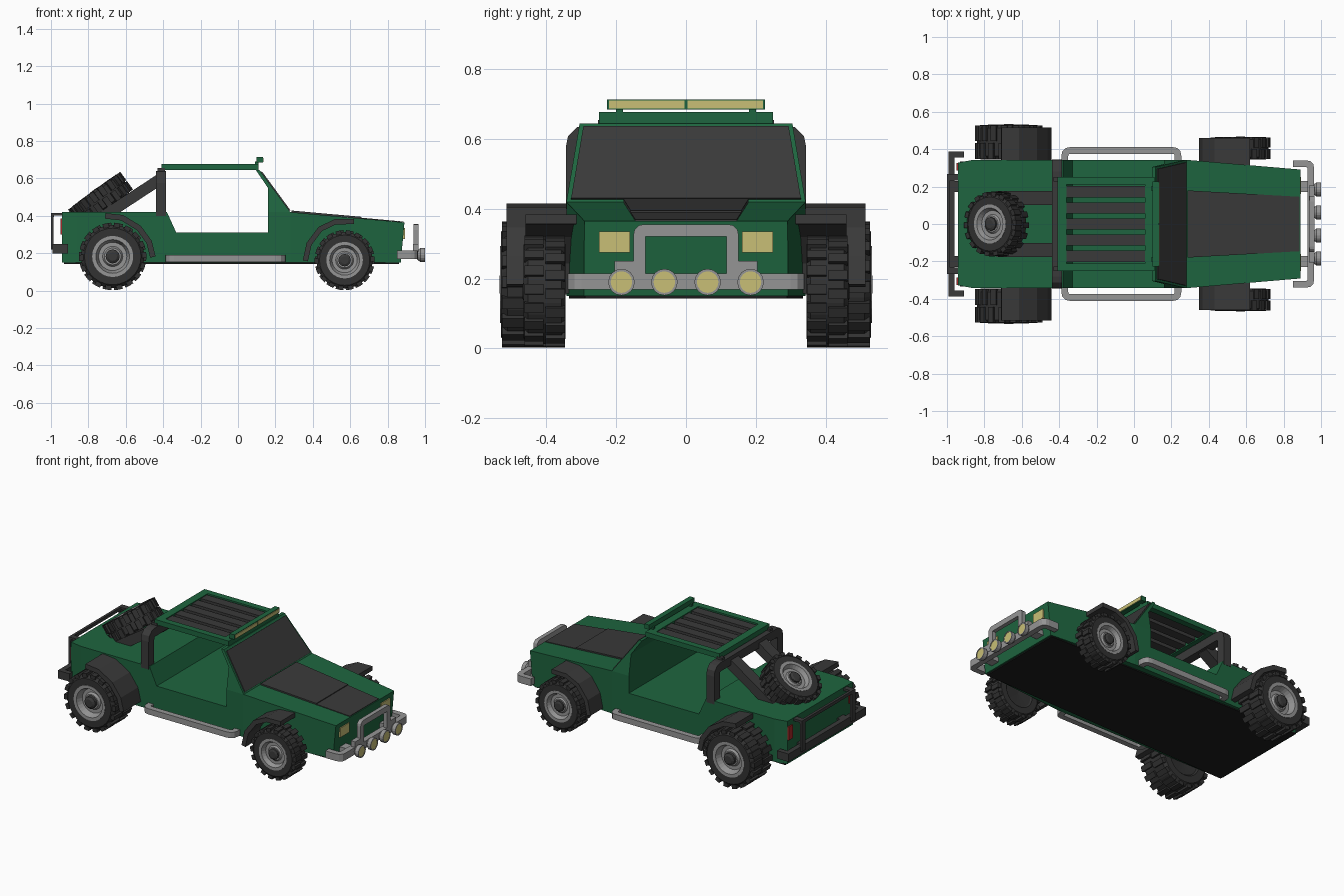
import bpy, bmesh, math
from mathutils import Vector, Matrix

cube = bpy.data.objects.get("Cube")
if cube:
    bpy.data.objects.remove(cube, do_unlink=True)


def material(name, r, g, b):
    m = bpy.data.materials.new(name)
    m.use_nodes = True
    m.diffuse_color = (r, g, b, 1)
    m.node_tree.nodes["Principled BSDF"].inputs["Base Color"].default_value = (r, g, b, 1)
    return m


green = material("body green", 0.013, 0.13, 0.05)
dark = material("dark trim", 0.042, 0.042, 0.042)
rubber = material("tyre rubber", 0.032, 0.032, 0.032)
black = material("underside black", 0.012, 0.012, 0.012)
steel = material("light steel", 0.3, 0.3, 0.3)
yellow = material("lamp yellow", 0.58, 0.52, 0.18)
red = material("lamp red", 0.4, 0.02, 0.02)
X, Y, Z = Vector((1, 0, 0)), Vector((0, 1, 0)), Vector((0, 0, 1))


def finish(name, bm, mat, matrix=None):
    bmesh.ops.recalc_face_normals(bm, faces=bm.faces)
    if matrix:
        bm.transform(matrix)
    me = bpy.data.meshes.new(name)
    bm.to_mesh(me)
    bm.free()
    me.materials.append(mat)
    ob = bpy.data.objects.new(name, me)
    bpy.context.collection.objects.link(ob)
    return ob


def prism(name, pts, half, mat):
    """Side outline (x, z) spread to both sides by a half width rule."""
    bm = bmesh.new()
    loops = [[bm.verts.new((x, s * half(x, z), z)) for x, z in pts] for s in (-1, 1)]
    bm.faces.new(loops[0])
    bm.faces.new(loops[1])
    n = len(pts)
    for i in range(n):
        j = (i + 1) % n
        bm.faces.new((loops[0][i], loops[0][j], loops[1][j], loops[1][i]))
    return finish(name, bm, mat)


def add_box(bm, lo, hi):
    lo, hi = Vector(lo), Vector(hi)
    m = Matrix.Translation((lo + hi) / 2) @ Matrix.Diagonal((*(hi - lo), 1))
    return bmesh.ops.create_cube(bm, size=1, matrix=m)["verts"]


def box(name, lo, hi, mat):
    bm = bmesh.new()
    add_box(bm, lo, hi)
    return finish(name, bm, mat)


def sweep(name, pts, thick, depth, up, mat):
    """Rectangular bar along a flat path with mitred corners."""
    pts = [Vector(p) for p in pts]
    bm = bmesh.new()
    rings = []
    for i, p in enumerate(pts):
        a = (p - pts[i - 1]).normalized() if i else None
        b = (pts[i + 1] - p).normalized() if i < len(pts) - 1 else None
        a, b = a or b, b or a
        t = (a + b).normalized()
        side = up.cross(t) * (thick / 2 / t.dot(a))
        lift = up * depth / 2
        rings.append([bm.verts.new(p + c) for c in
                      (side + lift, side - lift, -side - lift, lift - side)])
    for r, q in zip(rings, rings[1:]):
        for i in range(4):
            bm.faces.new((r[i], r[i - 1], q[i - 1], q[i]))
    bm.faces.new(rings[0])
    bm.faces.new(rings[-1])
    return finish(name, bm, mat)


def rounded(pts, radius):
    """Replace inner path corners with short curves."""
    pts = [Vector(p) for p in pts]
    out = [pts[0]]
    for a, p, b in zip(pts, pts[1:], pts[2:]):
        s, e = p + (a - p).normalized() * radius, p + (b - p).normalized() * radius
        out += [s.lerp(p, t).lerp(p.lerp(e, t), t) for t in (0, 0.33, 0.67, 1)]
    return out + [pts[-1]]


def lathe(name, prof, mat, matrix, n=28):
    """Spin (radius, height) points round the local z axis."""
    bm = bmesh.new()
    vs = [bm.verts.new((r, 0, h)) for r, h in prof]
    edges = [bm.edges.new(e) for e in zip(vs, vs[1:])]
    bmesh.ops.spin(bm, geom=vs + edges, cent=(0, 0, 0), axis=Z, angle=math.tau, steps=n)
    bmesh.ops.remove_doubles(bm, verts=bm.verts, dist=1e-5)
    return finish(name, bm, mat, matrix)


def wheel(name, R, w, matrix):
    h = w / 2
    lathe(name + "_tyre", [(0, -h * .8), (R * .55, -h * .9), (R * .6, -h), (R * .84, -h),
          (R * .94, -h * .8), (R * .94, h * .8), (R * .84, h), (R * .6, h), (R * .55, h * .8)],
          rubber, matrix)
    lathe(name + "_rim", [(R * .61, h * .9), (R * .61, h * 1.02), (R * .5, h * 1.02),
          (R * .42, h * .6), (R * .3, h * .6), (R * .25, h * .75), (0, h * .75)], steel, matrix)
    lathe(name + "_hub", [(R * .21, h * .6), (R * .21, h * .95), (R * .13, h * 1.05),
          (0, h * 1.05)], dark, matrix, 12)
    # staggered tread blocks
    bm = bmesh.new()
    count = 18
    for i in range(count):
        for s in (-1, 1):
            ends = sorted((s * h * .05, s * h * .97))
            vs = add_box(bm, (R * .87, -R * .09, ends[0]), (R, R * .09, ends[1]))
            turn = Matrix.Rotation(math.tau * (i + s * .12) / count, 3, 'Z')
            bmesh.ops.rotate(bm, verts=vs, cent=(0, 0, 0), matrix=turn)
    finish(name + "_tread", bm, rubber, matrix)


# Body shell
W = 0.343
nose_half = lambda x, z: W - (x - 0.28) * 0.085
cab_half = lambda x, z: W - max(0, z - 0.42) * 0.17
tail_half = lambda x, z: W if x > -0.9 else 0.328
flat = lambda v: lambda x, z: v
prism("tail_end", [(-.94, .15), (-.86, .15), (-.86, .42), (-.94, .42)], tail_half, green)
prism("rear_tub", [(-.86, .15), (-.33, .15), (-.33, .31), (-.38, .42), (-.86, .42)], flat(W), green)
prism("cabin_floor", [(-.33, .15), (.16, .15), (.16, .31), (-.33, .31)], flat(W), green)
prism("dash_block", [(.16, .15), (.28, .15), (.28, .42), (.16, .42)], flat(W), green)
prism("nose", [(.28, .15), (.87, .15), (.89, .365), (.28, .42)], nose_half, green)
prism("windscreen_frame", [(.16, .42), (.28, .42), (.115, .645), (.095, .645), (.16, .55)],
      cab_half, green)
prism("underside", [(-.93, .143), (.86, .143), (.86, .151), (-.93, .151)],
      lambda x, z: .335 if x < 0 else .29, black)

# Windscreen glass and bonnet panels
foot, head, out = Vector((.28, .42)), Vector((.115, .645)), Vector((.005, .0037))
low, high = foot.lerp(head, .03), foot.lerp(head, .95)
prism("windscreen_glass", [low, high, high + out, low + out],
      lambda x, z: cab_half(x, z) - .012, dark)
bonnet_z = lambda x: .42 - (x - .28) * .09
for name, x0, x1, rise in (("bonnet_panel", .285, .66, .009), ("bonnet_front", .66, .885, .004)):
    a, b = bonnet_z(x0), bonnet_z(x1)
    prism(name, [(x0, a), (x1, b), (x1, b + rise), (x0, a + rise)],
          lambda x, z: .18 - (x - .28) * .057, dark)

# Roof frame, slats and light bar
for s in (-1, 1):
    box("roof_side_rail", (-.41, s * .23 - .02, .645), (.11, s * .23 + .02, .677), green)
    box("roof_mount", (-.43, s * .24 - .012, .63), (-.39, s * .24 + .012, .655), dark)
    box("light_bar_post", (.09, s * .19 - .01, .67), (.11, s * .19 + .01, .69), green)
    box("light_bar_lens", (.12, s * .113 - .108, .688), (.137, s * .113 + .108, .71), yellow)
for x in (-.385, .085):
    box("roof_cross_rail", (x - .025, -.25, .645), (x + .025, .25, .677), green)
for i in range(5):
    y = (i - 2) * .086
    box("roof_slat", (-.37, y - .03, .652), (.07, y + .03, .672), dark)
box("light_bar", (.1, -.227, .684), (.133, .227, .714), green)

# Roll hoop and struts
sweep("roll_hoop", rounded([(-.412, -.317, .4), (-.412, -.317, .613), (-.412, .317, .613),
      (-.412, .317, .4)], .04), .055, .055, X, dark)
for s in (-1, 1):
    sweep("roll_strut", [(-.41, s * .14, .6), (-.73, s * .14, .39)], .06, .075, Y, dark)

# Wheels, arches, steps and lamps on both sides
for s, side in ((1, "left"), (-1, "right")):
    turn = Matrix.Rotation(-s * math.pi / 2, 4, 'X')
    wheel(side + "_rear_wheel", .18, .185, Matrix.Translation((-.67, s * .438, .183)) @ turn)
    wheel(side + "_front_wheel", .16, .12, Matrix.Translation((.57, s * .405, .163)) @ turn)
    rear = [(-.71, .4), (-.62, .39), (-.53, .335), (-.475, .26), (-.455, .18)]
    sweep(side + "_rear_arch", [(x, s * .425, z) for x, z in rear], .03, .18, Y, dark)
    front = [(.36, .16), (.38, .25), (.44, .33), (.52, .368), (.62, .37)]
    sweep(side + "_front_arch", [(x, s * .38, z) for x, z in front], .028, .16, Y, dark)
    sweep(side + "_step", rounded([(-.37, s * .33, .172), (-.37, s * .393, .172),
          (.235, s * .393, .172), (.235, s * .33, .172)], .03), .036, .036, Z, steel)
    box(side + "_headlight", (.865, s * .205 - .045, .275), (.893, s * .205 + .045, .335), yellow)
    box(side + "_taillight", (-.948, s * .305 - .02, .3), (-.93, s * .305 + .02, .385), red)
    box(side + "_guard_foot", (.935, s * .165 - .04, .2), (.965, s * .165 + .04, .25), steel)
    box(side + "_bumper_bracket", (-.985, s * .2 - .03, .2), (-.93, s * .2 + .03, .25), dark)
    sweep(side + "_rack_post", [(-.935, s * .25, .408), (-.993, s * .25, .408),
          (-.993, s * .25, .22)], .014, .035, Y, dark)
    box(side + "_front_bracket", (.85, s * .2 - .03, .175), (.94, s * .2 + .03, .205), steel)

# Front bumper, guard and driving lamps
sweep("front_bumper", rounded([(.85, -.322, .192), (.945, -.322, .192), (.945, .322, .192),
      (.85, .322, .192)], .025), .036, .045, Z, steel)
sweep("front_guard", rounded([(.952, -.133, .2), (.952, -.133, .338), (.952, .133, .338),
      (.952, .133, .2)], .015), .035, .026, X, steel)
for y in (-.185, -.062, .062, .185):
    place = Matrix.Translation((.955, y, .19)) @ Matrix.Rotation(math.pi / 2, 4, 'Y')
    lathe("driving_lamp", [(0, 0), (.02, 0), (.038, .02), (.038, .044), (.031, .044),
          (.031, .038)], steel, place, 16)
    lathe("driving_lamp_lens", [(.032, .03), (.032, .042), (0, .042)], yellow, place, 16)

# Rear bumper, rack rail and spare wheel
sweep("rear_bumper", [(-.91, -.372, .225), (-.975, -.372, .225), (-.975, .372, .225),
      (-.91, .372, .225)], .032, .05, Z, dark)
box("rack_rail", (-1, -.267, .395), (-.984, .267, .415), dark)
wheel("spare_wheel", .172, .12, Matrix.Translation((-.735, 0, .487))
      @ Matrix.Rotation(math.radians(-36), 4, 'Y'))
